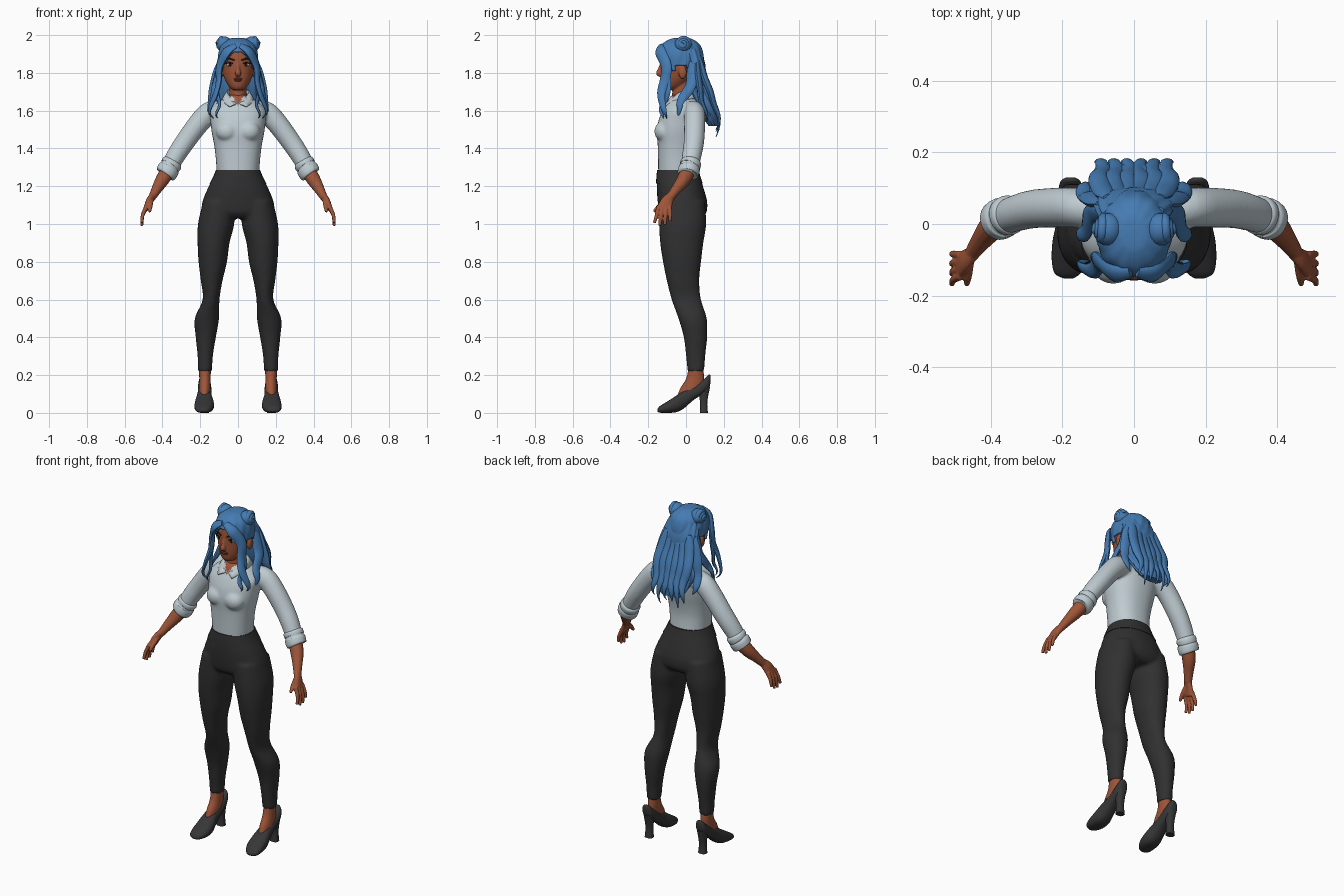
import bpy, bmesh, math
from mathutils import Vector, Matrix

cube = bpy.data.objects.get("Cube")
if cube:
    bpy.data.objects.remove(cube, do_unlink=True)


def material(name, r, g, b):
    mat = bpy.data.materials.new(name)
    mat.use_nodes = True
    mat.diffuse_color = (r, g, b, 1)
    shader = next(n for n in mat.node_tree.nodes if n.type == 'BSDF_PRINCIPLED')
    shader.inputs["Base Color"].default_value = (r, g, b, 1)
    shader.inputs["Roughness"].default_value = .8
    return mat


skin = material("brown skin", .34, .09, .04)
hair = material("blue hair", .06, .2, .45)
cloth = material("pale grey shirt", .52, .6, .64)
trouser = material("charcoal trousers", .03, .03, .03)
leather = material("dark grey shoes", .037, .037, .038)
lip = material("dark lips", .21, .045, .03)
white = material("eye white", .6, .6, .6)
dark = material("dark brown iris and brows", .015, .01, .01)


def finish(name, bm, mat):
    """Turn a bmesh into a smooth shaded object."""
    bmesh.ops.recalc_face_normals(bm, faces=bm.faces)
    mesh = bpy.data.meshes.new(name)
    bm.to_mesh(mesh)
    bm.free()
    obj = bpy.data.objects.new(name, mesh)
    bpy.context.collection.objects.link(obj)
    mesh.materials.append(mat)
    shade(obj)
    return obj


def shade(obj):
    for other in bpy.context.selected_objects:
        other.select_set(False)
    obj.select_set(True)
    bpy.context.view_layer.objects.active = obj
    bpy.ops.object.shade_smooth_by_angle(angle=math.radians(50))


def spline(rows, steps):
    """Pass a smooth curve through rows of any length."""
    out = []
    for i in range(len(rows) - 1):
        a, b, c, d = (rows[max(0, min(len(rows) - 1, i + k))] for k in (-1, 0, 1, 2))
        for s in range(steps):
            t = s / steps
            out.append([q + t / 2 * (r - p + t * (2*p - 5*q + 4*r - w + t * (3*q - p - 3*r + w)))
                        for p, q, r, w in zip(a, b, c, d)])
    return out + [list(rows[-1])]


def skin_rings(name, rings, mat, mirror):
    bm = bmesh.new()
    for side in ((1, -1) if mirror else (1,)):
        loops = [[bm.verts.new((side * p[0], p[1], p[2])) for p in ring] for ring in rings]
        for low, high in zip(loops, loops[1:]):
            for i in range(len(low)):
                bm.faces.new((low[i - 1], low[i], high[i], high[i - 1]))
        bm.faces.new(loops[0])
        bm.faces.new(loops[-1])
    return finish(name, bm, mat)


def stack(name, rows, mat, mirror=False, axis='z', power=2, ripple=0, n=32, steps=5):
    """Loft rounded sections; a row is height, then the two extents across."""
    rows = [r if len(r) == 5 else (r[0], -r[1], r[1], r[2], r[3]) for r in rows]
    rings = []
    for h, a0, a1, b0, b1 in spline(rows, steps):
        ring = []
        for i in range(n):
            t = math.tau * i / n
            c, s = math.cos(t), math.sin(t)
            k = 1 + ripple * math.sin(13 * t + 5 * math.sin(h * 12))
            a = (a0 + a1) / 2 + k * (a1 - a0) / 2 * math.copysign(abs(c) ** (2 / power), c)
            b = (b0 + b1) / 2 + k * (b1 - b0) / 2 * math.copysign(abs(s) ** (2 / power), s)
            ring.append((a, b, h) if axis == 'z' else (a, h, b))
        rings.append(ring)
    return skin_rings(name, rings, mat, mirror)


def tube(name, rows, mat, ref=(0, 1, 0), mirror=True, n=14, steps=4):
    """Sweep an ellipse; a row is x, y, z, width, thickness."""
    rows = spline(rows, steps)
    points = [Vector(r[:3]) for r in rows]
    rings = []
    for i, (p, r) in enumerate(zip(points, rows)):
        along = points[min(i + 1, len(points) - 1)] - points[max(i - 1, 0)]
        u = along.cross(Vector(ref)).normalized()
        v = u.cross(along).normalized()
        rings.append([p + u * r[3] * math.cos(math.tau * k / n) + v * r[4] * math.sin(math.tau * k / n)
                      for k in range(n)])
    return skin_rings(name, rings, mat, mirror)


def ball(name, centre, radii, mat, mirror=True):
    bm = bmesh.new()
    for side in ((1, -1) if mirror else (1,)):
        place = Matrix.Translation((side * centre[0], centre[1], centre[2]))
        bmesh.ops.create_uvsphere(bm, u_segments=20, v_segments=12, radius=1,
                                  matrix=place @ Matrix.Diagonal((*radii, 1)))
    return finish(name, bm, mat)


def fuse(name, parts, mat, voxel, rounds=5):
    """Blend overlapping parts into one continuous surface."""
    bm = bmesh.new()
    for part in parts:
        bm.from_mesh(part.data)
        bpy.data.objects.remove(part, do_unlink=True)
    obj = finish(name, bm, mat)
    remesh = obj.modifiers.new("blend", 'REMESH')
    remesh.mode, remesh.voxel_size = 'VOXEL', voxel
    relax = obj.modifiers.new("relax", 'SMOOTH')
    relax.factor, relax.iterations = .5, rounds
    graph = bpy.context.evaluated_depsgraph_get()
    mesh = bpy.data.meshes.new_from_object(obj.evaluated_get(graph))
    obj.modifiers.clear()
    obj.data = mesh
    mesh.materials.clear()
    mesh.materials.append(mat)
    shade(obj)
    return obj


def lock(name, points, width, ref, thick=.5, wave=.008):
    """A tapering, wavy strand of hair on both sides."""
    path = spline(points, 5)
    rows = []
    for i, (x, y, z) in enumerate(path):
        t = i / (len(path) - 1)
        w = width * max(.08, min(1, .5 + 3 * t) * (1 - t ** 3))
        s = wave * t * math.sin(13 * t + width * 99)
        rows.append((x + s, y + s, z, w, w * thick))
    return tube(name, rows, hair, ref, steps=1, n=10)


# Trousers: pelvis and legs blended, plus a waistband
pelvis = stack("pelvis", [(1.28, .113, -.15, .065), (1.2, .155, -.155, .09), (1.12, .188, -.15, .112),
                          (1.06, .19, -.14, .108), (1.03, .15, -.11, .08)], trouser, power=2.2)
legs = stack("legs", [(1.12, .02, .185, -.14, .1), (1, .02, .212, -.142, .107), (.9, .045, .214, -.137, .092),
                      (.8, .058, .209, -.122, .08), (.7, .082, .197, -.102, .07), (.6, .098, .187, -.077, .08),
                      (.5, .1, .229, -.04, .11), (.4, .117, .224, -.012, .112), (.3, .133, .214, 0, .102),
                      (.22, .137, .212, .008, .097)], trouser, mirror=True, power=2.1)
fuse("trousers", [pelvis, legs], trouser, .01)
stack("waistband", [(1.215, .15, -.158, .088), (1.25, .132, -.157, .077), (1.285, .117, -.153, .067)],
      trouser, power=2.2)

# Shirt: torso, bust and sleeves blended, open at the throat
torso = stack("torso", [(1.26, .112, -.147, .06), (1.35, .118, -.148, .053), (1.42, .127, -.15, .06),
                        (1.49, .14, -.155, .075), (1.55, .147, -.145, .085), (1.6, .15, -.125, .088),
                        (1.64, .115, -.103, .083), (1.67, .065, -.088, .06), (1.685, .045, -.07, .04)],
              cloth, power=2.3)
bust = ball("bust", (.058, -.115, 1.49), (.06, .053, .055), cloth)
sleeves = tube("sleeves", [(.1, .035, 1.6, .055, .05), (.155, .045, 1.585, .06, .055), (.21, .046, 1.53, .056, .056),
                           (.28, .042, 1.435, .053, .054), (.33, .03, 1.36, .05, .051), (.37, .015, 1.285, .044, .046)],
               cloth, n=24)
shirt = fuse("shirt", [torso, bust, sleeves], cloth, .008)
shirt.data.materials.append(skin)
for face in shirt.data.polygons:
    x, y, z = face.center
    if (y < -.03 and abs(x) < (z - 1.63) * .6) or z > 1.675:
        face.material_index = 1
tube("rolled_cuffs", [(.342, .028, 1.335, .045, .045), (.348, .026, 1.325, .055, .055), (.358, .022, 1.308, .055, .055),
                      (.362, .02, 1.302, .051, .051), (.367, .018, 1.293, .058, .057), (.38, .01, 1.268, .057, .056),
                      (.385, .008, 1.26, .05, .05)], cloth, n=24)

# Folded collar
bm = bmesh.new()
upper = [(0, .045, 1.71), (.05, .015, 1.71), (.058, -.04, 1.695), (.008, -.108, 1.64)]
lower = [(0, .078, 1.665), (.075, .035, 1.665), (.085, -.055, 1.65), (.046, -.128, 1.625)]
for side in (1, -1):
    top, bottom = ([bm.verts.new((side * p[0], p[1], p[2])) for p in spline(edge, 4)] for edge in (upper, lower))
    for i in range(len(top) - 1):
        bm.faces.new((top[i], top[i + 1], bottom[i + 1], bottom[i]))
collar = finish("collar", bm, cloth)
collar.modifiers.new("thickness", 'SOLIDIFY').thickness = .008

# Forearms and hands
parts = [tube("forearm", [(.36, .02, 1.3, .04, .04), (.4, -.012, 1.235, .037, .037), (.43, -.05, 1.185, .028, .028),
                          (.455, -.085, 1.14, .02, .022)], skin),
         tube("palm", [(.45, -.08, 1.15, .022, .019), (.47, -.1, 1.12, .033, .018), (.487, -.116, 1.08, .039, .014)],
              skin, ref=(1, 0, 0)),
         tube("thumb", [(.46, -.1, 1.13, .014, .014), (.464, -.142, 1.095, .012, .012), (.468, -.17, 1.065, .008, .008)],
              skin, ref=(1, 0, 0))]
for i, tip in enumerate((1.005, .99, .994, 1.015)):
    y = -.146 + .02 * i
    parts.append(tube("finger", [(.484, y, 1.095, .011, .012), (.505, y - .01 + .004 * i, 1.045, .01, .01),
                                 (.509, y - .022 + .008 * i, tip, .008, .008)], skin, ref=(1, 0, 0)))
fuse("arms_and_hands", parts, skin, .004, 3)

# Feet and heeled shoes
stack("feet", [(.24, .143, .207, .015, .09), (.18, .145, .205, 0, .096), (.13, .145, .207, -.03, .09),
               (.09, .148, .208, -.045, .07)], skin, mirror=True)
stack("shoes", [(-.152, .17, .197, .006, .02), (-.138, .15, .222, .001, .036), (-.1, .13, .23, 0, .06),
                (-.05, .128, .228, .004, .092), (-.01, .137, .22, .025, .12), (.04, .14, .213, .068, .142),
                (.09, .142, .212, .1, .175), (.12, .15, .205, .13, .203), (.13, .165, .19, .16, .198)],
      leather, mirror=True, axis='y', power=2.4)
stack("shoe_heels", [(0, .153, .202, .073, .116), (.06, .157, .198, .074, .113), (.14, .15, .205, .06, .128)],
      leather, mirror=True, power=2.6)

# Head with neck, nose and ears blended
skull = stack("skull", [(1.71, .028, -.115, -.06), (1.73, .05, -.127, -.01), (1.77, .072, -.132, .03),
                        (1.82, .085, -.134, .055), (1.87, .09, -.135, .065), (1.92, .084, -.125, .06),
                        (1.96, .055, -.09, .03)], skin)
neck = stack("neck", [(1.6, .06, -.08, .045), (1.66, .046, -.075, .03), (1.76, .045, -.07, .03)], skin)
nose = tube("nose", [(0, -.128, 1.855, .008, .008), (0, -.139, 1.82, .01, .01), (0, -.146, 1.798, .016, .013),
                     (0, -.136, 1.785, .012, .008)], skin, ref=(0, 1, 0), mirror=False)
ears = ball("ears", (.092, -.018, 1.803), (.013, .022, .036), skin)
fuse("head", [skull, neck, nose, ears], skin, .005, 3)
ball("eyes", (.042, -.116, 1.843), (.019, .01, .009), white)
ball("irises", (.042, -.1245, 1.843), (.008, .004, .008), dark)
tube("eyelids", [(.022, -.127, 1.847, .003, .003), (.042, -.127, 1.854, .003, .003), (.066, -.108, 1.849, .003, .003)], dark)
tube("eyebrows", [(.018, -.134, 1.866, .004, .003), (.045, -.125, 1.875, .004, .003), (.07, -.105, 1.87, .002, .002)], dark)
ball("upper_lip", (0, -.13, 1.768), (.024, .009, .005), lip, mirror=False)
ball("lower_lip", (0, -.13, 1.76), (.02, .009, .006), lip, mirror=False)

# Hair cap with an arched hairline
cap = stack("hair_cap", [(1.78, .1, -.13, .09), (1.84, .104, -.14, .096), (1.9, .104, -.148, .092),
                         (1.95, .087, -.128, .072), (1.98, .045, -.08, .03), (1.986, .01, -.03, -.01)],
            hair, ripple=.015, n=80, steps=9)
bm = bmesh.new()
bm.from_mesh(cap.data)
bare = []
for face in bm.faces:
    x, y, z = face.calc_center_median()
    if y < .01 and z < (1.915 - 12 * x * x if y < -.06 else 1.84):
        bare.append(face)
bmesh.ops.delete(bm, geom=bare, context='FACES')
bm.to_mesh(cap.data)
bm.free()
cap.modifiers.new("thickness", 'SOLIDIFY').thickness = .012

# Long hair down the back and loose locks
stack("back_hair", [(1.93, .088, -.05, .075), (1.85, .11, .0, .1), (1.77, .114, .005, .108), (1.7, .115, .02, .135),
                    (1.63, .12, .05, .162), (1.57, .1, .085, .172), (1.52, .065, .12, .168)],
      hair, ripple=.035, n=80)
front, back = (.9, -.4, 0), (.2, 1, 0)
lock("front_locks", [(.01, -.135, 1.945), (.06, -.135, 1.912), (.094, -.108, 1.84), (.102, -.112, 1.76),
                     (.125, -.128, 1.68), (.145, -.122, 1.6), (.132, -.1, 1.56)], .032, front)
lock("inner_locks", [(.09, -.1, 1.86), (.102, -.095, 1.78), (.108, -.1, 1.71), (.1, -.118, 1.64),
                     (.115, -.13, 1.59), (.1, -.127, 1.56)], .02, front)
lock("side_locks", [(.095, .03, 1.86), (.112, .03, 1.76), (.13, .0, 1.69), (.148, -.035, 1.63), (.14, -.05, 1.56)], .032, front)
lock("shoulder_locks", [(.09, .06, 1.86), (.115, .07, 1.73), (.14, .09, 1.63), (.125, .115, 1.54)], .035, back)
for i, tip in enumerate((1.49, 1.46, 1.5)):
    x = .018 + .036 * i
    lock("back_locks", [(x * .8, .075, 1.87), (x, .1, 1.77), (x * 1.1, .138, 1.67), (x, .17, 1.58),
                        (x * 1.1, .16, tip)], .03, back, thick=.6)

# Twin coiled buns
ball("buns", (.072, -.015, 1.95), (.042, .046, .043), hair)
coil = []
for i in range(37):
    t = i / 36
    r = .033 * (1 - .85 * t)
    coil.append((.086 + .02 * t, -.015 + r * math.cos(t * 15), 1.953 + r * math.sin(t * 15), .013, .014))
tube("bun_coils", coil, hair, ref=(1, 0, 0), n=10, steps=1)
